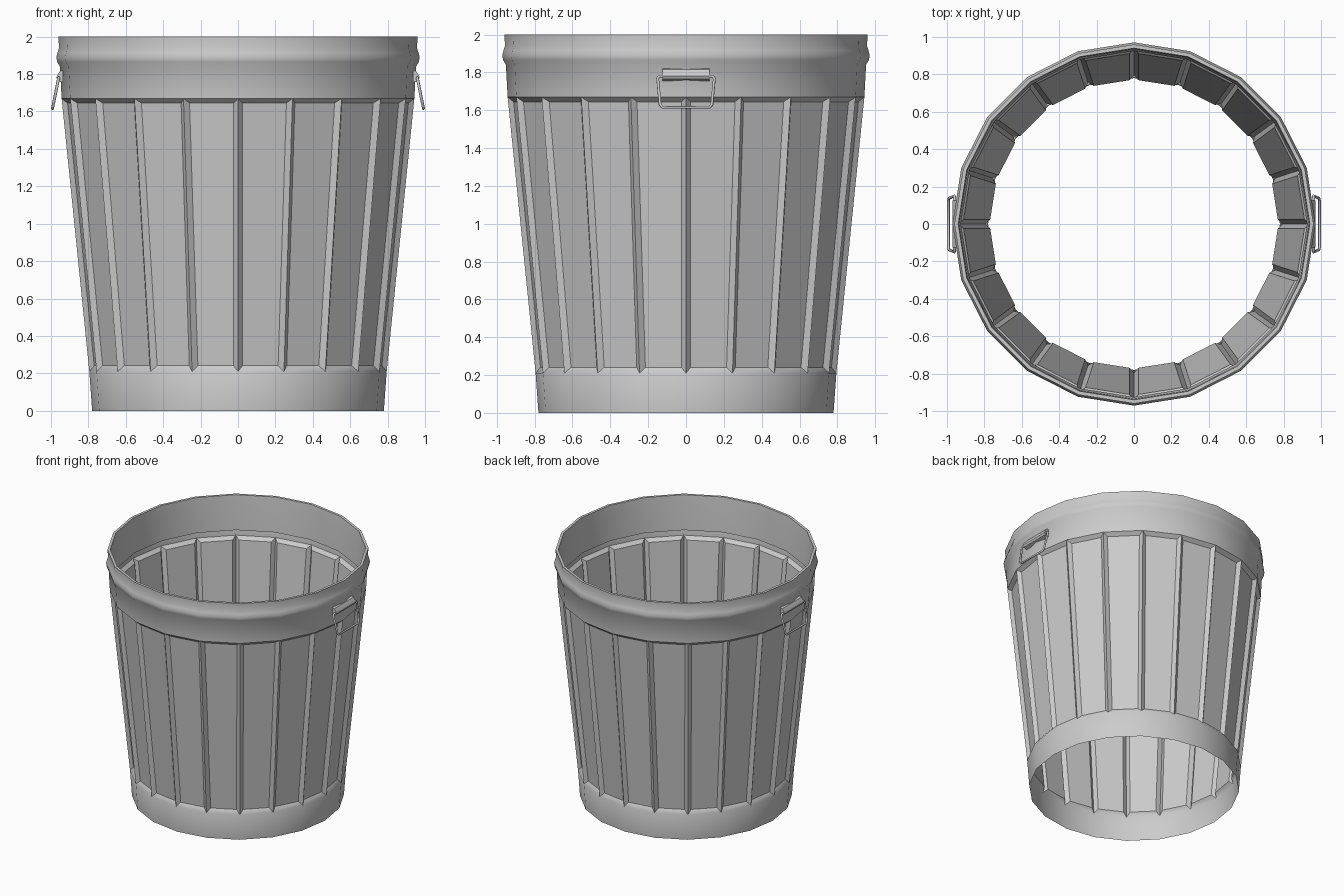
import bpy, bmesh, math
from mathutils import Vector

if "Cube" in bpy.data.objects:
    bpy.data.objects.remove(bpy.data.objects["Cube"])

SIDES = 20


def finish(bm, name, angle=40):
    mesh = bpy.data.meshes.new(name)
    bm.to_mesh(mesh)
    bm.free()
    ob = bpy.data.objects.new(name, mesh)
    bpy.context.collection.objects.link(ob)
    bpy.ops.object.select_all(action='DESELECT')
    ob.select_set(True)
    bpy.context.view_layer.objects.active = ob
    bpy.ops.object.shade_smooth_by_angle(angle=math.radians(angle))
    return ob


# Can shell: lathed profile from the base, over the rim and down the inner lip
profile = [(0.78, 0), (0.795, 0.21), (0.943, 1.67), (0.952, 1.84), (0.967, 1.865),
           (0.971, 1.89), (0.965, 1.915), (0.957, 1.94), (0.96, 2.0),
           (0.94, 2.0), (0.935, 1.94), (0.925, 1.72)]
bm = bmesh.new()
rings = []
for r, z in profile:
    rings.append([bm.verts.new((r * math.cos(math.tau * i / SIDES),
                                r * math.sin(math.tau * i / SIDES), z))
                  for i in range(SIDES)])
panels = []
for k in range(len(rings) - 1):
    for i in range(SIDES):
        j = (i + 1) % SIDES
        f = bm.faces.new((rings[k][i], rings[k][j], rings[k + 1][j], rings[k + 1][i]))
        if k == 1:
            panels.append(f)
bm.normal_update()
# Recessed flutes between the upright ridges
bmesh.ops.inset_individual(bm, faces=panels, thickness=0.04, depth=-0.025)
finish(bm, "can_shell")


# Sweep a small round section along a closed loop of points
def wire_loop(name, pts, radius):
    cu = bpy.data.curves.new(name, 'CURVE')
    cu.dimensions = '3D'
    cu.bevel_depth = radius
    cu.bevel_resolution = 1
    sp = cu.splines.new('POLY')
    sp.points.add(len(pts) - 1)
    for p, co in zip(sp.points, pts):
        p.co = (*co, 1)
    sp.use_cyclic_u = True
    ob = bpy.data.objects.new(name, cu)
    bpy.context.collection.objects.link(ob)


for side, label in ((1, "right"), (-1, "left")):
    # Swinging wire handle with clipped corners
    outline = [(0.959, 0.142, 1.78), (0.961, 0.15, 1.768), (0.989, 0.137, 1.63),
               (0.992, 0.125, 1.615)]
    pts = outline + [(x, -y, z) for x, y, z in reversed(outline)]
    wire_loop(label + "_handle", [(x * side, y * side, z) for x, y, z in pts], 0.008)

    # Folded bracket that wraps the top bar of the handle
    section = [(0.935, 1.82), (0.953, 1.815), (0.966, 1.795), (0.971, 1.78),
               (0.964, 1.765), (0.935, 1.755)]
    bm = bmesh.new()
    ends = [[bm.verts.new((x * side, y * side, z)) for x, z in section]
            for y in (-0.125, 0.125)]
    n = len(section)
    for i in range(n):
        j = (i + 1) % n
        bm.faces.new((ends[0][i], ends[0][j], ends[1][j], ends[1][i]))
    for e in ends:
        bm.faces.new(e)
    bmesh.ops.recalc_face_normals(bm, faces=bm.faces)
    finish(bm, label + "_handle_bracket")
